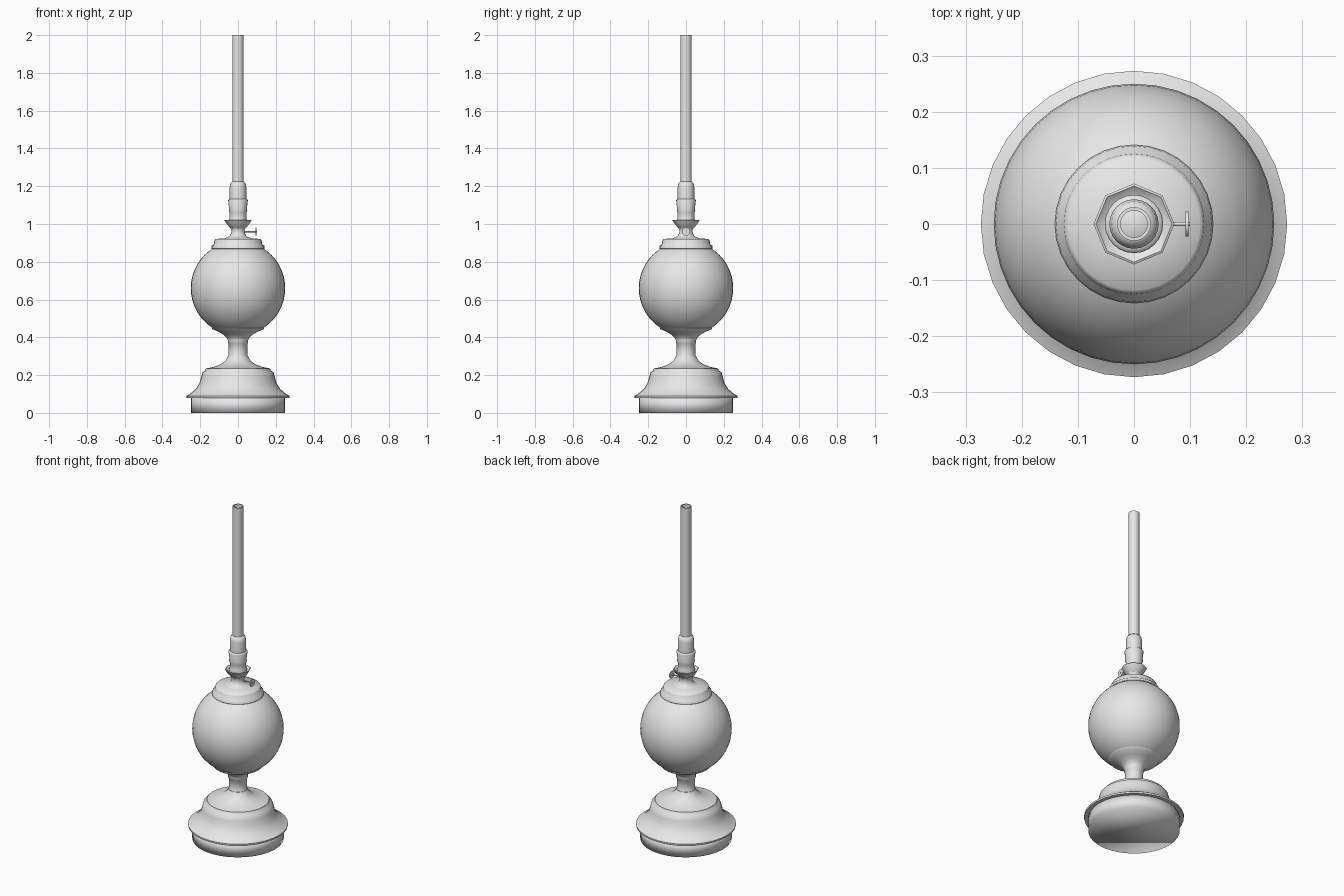
import bpy, bmesh, math

if "Cube" in bpy.data.objects:
    bpy.data.objects.remove(bpy.data.objects["Cube"])

mat = bpy.data.materials.new("light_grey")
mat.diffuse_color = (0.8, 0.8, 0.8, 1)
mat.use_nodes = True
mat.node_tree.nodes["Principled BSDF"].inputs["Base Color"].default_value = mat.diffuse_color


def finish(name, bm, angle):
    """Turn a bmesh into a smooth shaded object; angle=None smooths everything."""
    bmesh.ops.remove_doubles(bm, verts=bm.verts, dist=1e-5)
    bmesh.ops.recalc_face_normals(bm, faces=bm.faces)
    me = bpy.data.meshes.new(name)
    bm.to_mesh(me)
    bm.free()
    me.materials.append(mat)
    ob = bpy.data.objects.new(name, me)
    bpy.context.collection.objects.link(ob)
    bpy.ops.object.select_all(action='DESELECT')
    ob.select_set(True)
    bpy.context.view_layer.objects.active = ob
    if angle is None:
        bpy.ops.object.shade_smooth()
    else:
        bpy.ops.object.shade_smooth_by_angle(angle=math.radians(angle))
    return ob


def lathe(name, profile, sides=32, angle=50, ripple=None):
    """Spin a (radius, height) profile about z; ripple varies the radius with the side index."""
    bm = bmesh.new()
    rings = []
    for r, z in profile:
        ring = []
        for i in range(sides):
            a = 2 * math.pi * i / sides
            k = ripple(i, z) if ripple else 1
            ring.append(bm.verts.new((r * k * math.cos(a), r * k * math.sin(a), z)))
        rings.append(ring)
    for lo, hi in zip(rings, rings[1:]):
        for i in range(sides):
            j = (i + 1) % sides
            bm.faces.new((lo[i], lo[j], hi[j], hi[i]))
    for ring in (rings[0], rings[-1]):
        bm.faces.new(ring)
    return finish(name, bm, angle)


# Plinth under the foot
lathe("plinth", [(.25, 0), (.25, .085)], angle=None)

# Flared foot, stem and lower cup
lathe("foot", [(.25, .08), (.272, .08), (.273, .09), (.255, .1), (.225, .125), (.205, .155),
               (.195, .19), (.188, .215), (.172, .225), (.17, .235), (.13, .243), (.09, .258),
               (.065, .277), (.053, .3)])
lathe("stem", [(.05, .28), (.053, .297), (.049, .303), (.049, .365), (.054, .37), (.054, .385),
               (.058, .395), (.072, .41), (.1, .428), (.135, .443), (.14, .45), (.13, .455)])

# Oil reservoir globe
bm = bmesh.new()
bmesh.ops.create_uvsphere(bm, u_segments=40, v_segments=24, radius=.25)
bmesh.ops.translate(bm, verts=bm.verts, vec=(0, 0, .66))
finish("globe", bm, None)

# Stepped collar on top of the globe
lathe("collar", [(.135, .865), (.141, .87), (.139, .885), (.128, .893), (.125, .912), (.118, .921),
                 (.07, .924), (.045, .935), (.036, .95), (.035, .97), (.04, .98), (.05, .99)])

# Scalloped burner crown
lathe("crown", [(.036, .975), (.045, .985), (.058, 1.0), (.07, 1.02), (.066, 1.022), (.05, 1.008)],
      sides=16, ripple=lambda i, z: 1.03 if i % 2 == 0 else .95)

# Chimney holder
lathe("burner", [(.045, .99), (.049, 1.02), (.045, 1.03), (.045, 1.06), (.049, 1.07), (.047, 1.08),
                 (.052, 1.125), (.05, 1.13), (.044, 1.132), (.044, 1.195), (.04, 1.215), (.029, 1.225)],
      sides=24)

# Tall hollow chimney
lathe("chimney", [(.03, 1.2), (.03, 2.0), (.024, 2.0), (.024, 1.21)], sides=24)

# Wick adjuster: spindle and thumb wheel
for name, radius, x0, x1 in (("wick_spindle", .004, .03, .1), ("wick_wheel", .022, .092, .097)):
    ob = lathe(name, [(radius, x0), (radius, x1)], sides=16)
    ob.rotation_euler = (0, math.pi / 2, 0)
    ob.location = (0, 0, .96)
